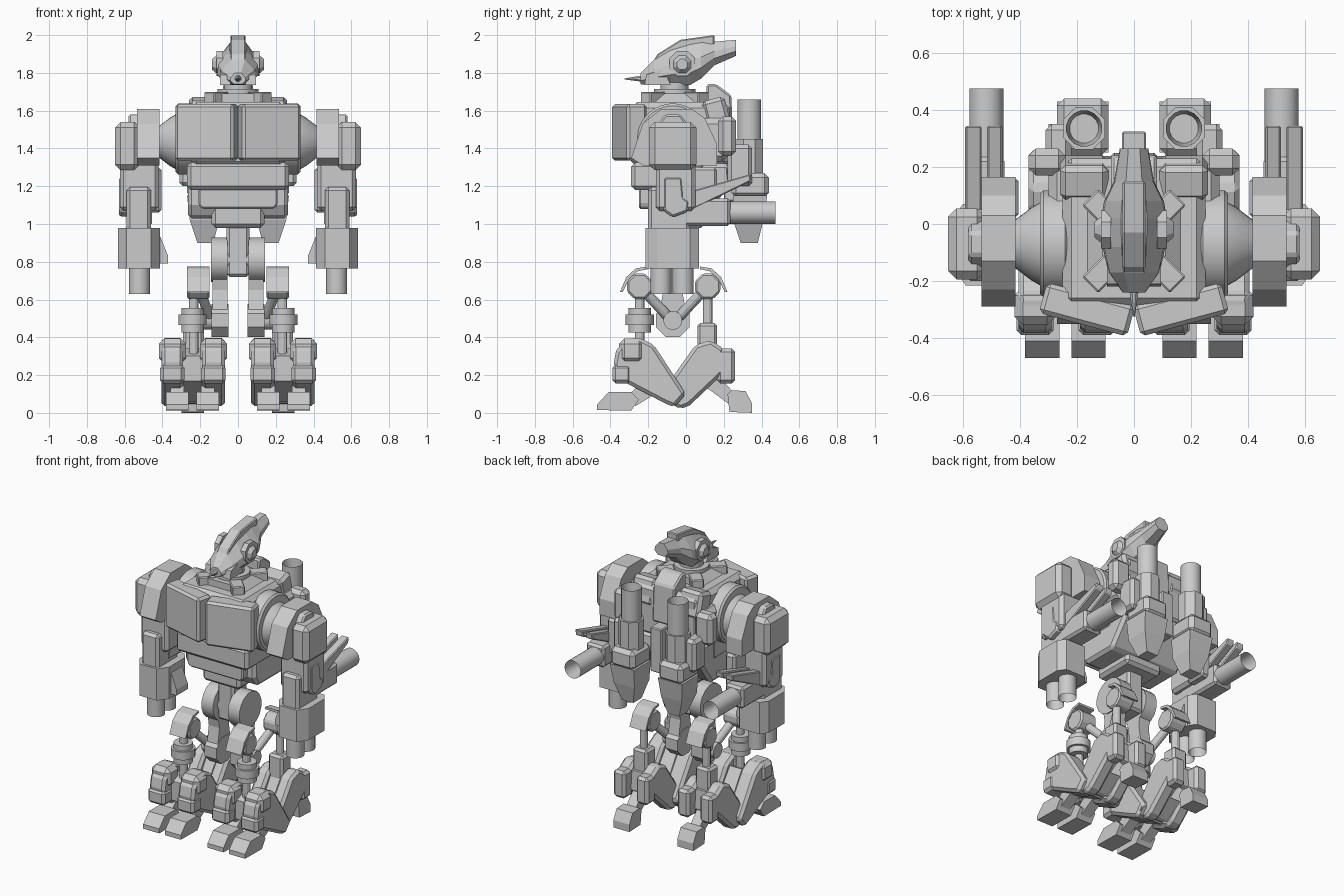
import bpy, bmesh, math
from mathutils import Vector, Matrix

if "Cube" in bpy.data.objects:
    bpy.data.objects.remove(bpy.data.objects["Cube"])


def finish(name, bm, bevel=0, mirror=True, smooth=False):
    bmesh.ops.recalc_face_normals(bm, faces=bm.faces)
    me = bpy.data.meshes.new(name)
    bm.to_mesh(me)
    bm.free()
    ob = bpy.data.objects.new(name, me)
    bpy.context.collection.objects.link(ob)
    if mirror:
        ob.modifiers.new("mirror", 'MIRROR').use_mirror_merge = False
    if bevel:
        b = ob.modifiers.new("bevel", 'BEVEL')
        b.width, b.segments, b.limit_method = bevel, 1, 'ANGLE'
    if smooth:
        bpy.context.view_layer.objects.active = ob
        ob.select_set(True)
        bpy.ops.object.shade_smooth_by_angle(angle=math.radians(40))
        ob.select_set(False)
    return ob


def loft(name, rings, **kw):
    bm = bmesh.new()
    vs = [[bm.verts.new(p) for p in ring] for ring in rings]
    n = len(vs[0])
    for a, b in zip(vs, vs[1:]):
        for i in range(n):
            bm.faces.new((a[i], a[(i + 1) % n], b[(i + 1) % n], b[i]))
    bm.faces.new(vs[0])
    bm.faces.new(vs[-1])
    return finish(name, bm, **kw)


def side(name, pts, x0, x1, **kw):      # (y, z) profile extruded along x
    return loft(name, [[(x, y, z) for y, z in pts] for x in (x0, x1)], **kw)


def front(name, pts, y0, y1, **kw):     # (x, z) profile extruded along y
    return loft(name, [[(x, y, z) for x, z in pts] for y in (y0, y1)], **kw)


def box(name, x, y, z, bevel=0.015, rot=None, **kw):
    c = Vector(((x[0] + x[1]) / 2, (y[0] + y[1]) / 2, (z[0] + z[1]) / 2))
    bm = bmesh.new()
    bmesh.ops.create_cube(bm, size=1)
    m = Matrix.Translation(c)
    if rot:
        m = m @ Matrix.Rotation(math.radians(rot[1]), 4, rot[0])
    m = m @ Matrix.Diagonal((x[1] - x[0], y[1] - y[0], z[1] - z[0], 1))
    bm.transform(m)
    return finish(name, bm, bevel=bevel, **kw)


def cyl(name, a, b, r, r2=None, n=24, bore=0, **kw):
    a, b = Vector(a), Vector(b)
    d = b - a
    bm = bmesh.new()
    bmesh.ops.create_cone(bm, cap_ends=True, segments=n, radius1=r, radius2=r if r2 is None else r2, depth=d.length)
    bm.transform(Matrix.Rotation(math.pi / n, 4, 'Z'))
    if bore:
        top = max(bm.faces, key=lambda f: f.calc_center_median().z)
        bmesh.ops.inset_region(bm, faces=[top], thickness=r * 0.2)
        bmesh.ops.translate(bm, verts=top.verts, vec=(0, 0, -bore))
    bm.transform(Matrix.Translation((a + b) / 2) @ d.to_track_quat('Z', 'Y').to_matrix().to_4x4())
    kw.setdefault("smooth", n > 12)
    return finish(name, bm, **kw)


# Head: octagonal sections (y, half width, bottom, top)
def octo(y, w, z0, z1):
    h = z1 - z0
    return [(w * a, y, z0 + h * b) for a, b in ((.5, 0), (1, .3), (.95, .6), (.4, 1), (-.4, 1), (-.95, .6), (-1, .3), (-.5, 0))]

loft("skull", [octo(*s) for s in ((-.24, .04, 1.74, 1.80), (-.17, .09, 1.735, 1.87), (-.08, .11, 1.735, 1.92),
     (.02, .115, 1.735, 1.95), (.08, .105, 1.77, 1.96), (.15, .07, 1.84, 1.965), (.265, .05, 1.89, 1.975))], mirror=False)
side("head_crest", [(-.22, 1.79), (-.15, 1.9), (-.03, 1.975), (.15, 2.0), (.15, 1.95), (0, 1.92), (-.15, 1.84)], -.04, .04, bevel=.006, mirror=False)
side("cheek_plate", [(-.22, 1.735), (-.21, 1.79), (-.12, 1.82), (-.08, 1.735)], .04, .095)
cyl("eye_housing", (.08, -.02, 1.85), (.115, -.02, 1.85), .072, n=8)
cyl("eye_lens", (.11, -.02, 1.845), (.138, -.02, 1.845), .055, .03, n=8)
cyl("snout_spike", (0, -.22, 1.77), (0, -.325, 1.768), .02, .003, n=8, mirror=False)
cyl("neck", (0, -.06, 1.6), (0, -.06, 1.75), .075, mirror=False)
cyl("neck_ring", (0, -.06, 1.69), (0, -.06, 1.715), .11, mirror=False)
for i, s in enumerate((-1, 1)):
    box(f"collar_block_{i}", (.06, .17), (-.06 + s * .115 - .04, -.06 + s * .115 + .04), (1.6, 1.70), bevel=.006, rot=('Z', 45 * s))

# Upper body
box("chest_core", (-.25, .25), (-.29, .23), (1.3, 1.645), bevel=.03, mirror=False)
front("collar", [(-.18, 1.63), (-.11, 1.69), (.11, 1.69), (.18, 1.63)], -.2, .08, mirror=False)
box("chest_side", (.22, .3), (-.24, .22), (1.33, 1.56), bevel=.03)
box("rear_side_plate", (.24, .37), (.17, .265), (1.36, 1.57), bevel=.025)
box("chest_plate", (.005, .325), (-.355, -.245), (1.335, 1.635), bevel=.015, rot=('Z', 15))
box("belly_upper", (-.27, .27), (-.29, .1), (1.18, 1.325), bevel=.02, mirror=False)
front("belly_lower", [(-.19, 1.08), (.19, 1.08), (.21, 1.1), (.21, 1.19), (-.21, 1.19), (-.21, 1.1)], -.25, .1, bevel=.01, mirror=False)
side("lower_torso", [(-.2, 1.32), (.23, 1.32), (.24, 1.22), (.1, 1.03), (-.16, 1.03), (-.2, 1.1)], -.265, .265, bevel=.02, mirror=False)
box("waist", (-.14, .14), (-.19, .1), (.98, 1.1), bevel=.02, mirror=False)
side("spine_fin", [(.11, 1.74), (.16, 1.74), (.24, 1.68), (.25, 1.42), (.1, 1.42)], -.08, .08, bevel=.01, mirror=False)
box("spine_block", (-.042, .042), (.2, .325), (1.12, 1.42), bevel=.006, mirror=False)
box("back_vent", (.09, .26), (.1, .225), (1.49, 1.665), bevel=.02, rot=('X', 15))

# Back cannons
cyl("cannon_barrel", (.175, .335, 1.4), (.175, .335, 1.66), .064, n=16, bore=.12)
cyl("cannon_sleeve", (.175, .335, 1.26), (.175, .335, 1.45), .08, n=8)
box("cannon_base", (.09, .27), (.24, .44), (1.14, 1.27), bevel=.025)
box("cannon_side_pod", (.22, .31), (.22, .35), (1.2, 1.42), bevel=.02)
loft("cannon_tail", [[(a, c, z), (b, c, z), (b, d, z), (a, d, z)] for a, b, c, d, z in
     ((.09, .27, .25, .43, 1.15), (.1, .255, .25, .41, 1.02), (.13, .215, .29, .38, .9))])

# Shoulders and upper arms
cyl("shoulder_ring", (.23, -.07, 1.45), (.33, -.07, 1.45), .188, n=32, bevel=.012)
loft("shoulder_dome", [[(x, -.07 + r * math.cos(a * math.pi / 16), 1.435 + r * math.sin(a * math.pi / 16)) for a in range(32)]
     for x, r in ((.31, .155), (.33, .145), (.36, .128), (.39, .105), (.43, .075))], smooth=True)
side("shoulder_inner", [(-.23, 1.31), (-.29, 1.35), (-.23, 1.53), (-.13, 1.61), (.03, 1.61), (.1, 1.56), (.165, 1.42), (.165, 1.31)], .415, .535)
box("shoulder_outer", (.52, .652), (-.195, .055), (1.285, 1.54), bevel=.03)
side("shoulder_cap", [(-.17, 1.5), (-.11, 1.58), (-.03, 1.58), (.03, 1.5)], .475, .58, bevel=.01)
box("upper_arm", (.42, .625), (-.16, .05), (1.07, 1.33), bevel=.02)
side("elbow_pad", [(-.12, 1.25), (-.12, 1.07), (-.07, 1.035), (.01, 1.065), (.02, 1.12), (-.01, 1.14), (-.02, 1.25)], .55, .63, bevel=.012)
for nm, x0, x1 in (("outer", .535, .592), ("inner", .462, .515)):
    side(f"elbow_blade_{nm}", [(-.07, 1.04), (0, 1.06), (.34, 1.225), (.345, 1.265), (.03, 1.175), (-.03, 1.11)], x0, x1, bevel=.006)
box("arm_cannon_mount", (.455, .59), (-.1, .235), (.99, 1.135), bevel=.015)
box("elbow_inner_pod", (.405, .48), (.02, .165), (1.06, 1.3), bevel=.015)
cyl("arm_cannon", (.518, .2, 1.06), (.518, .475, 1.06), .06, bore=.12)

# Forearms
box("forearm", (.46, .59), (-.2, .02), (.95, 1.195), bevel=.018)
loft("hand_block", [[(x, y, z) for x, y in ((.412, -.15), (.46, -.215), (.59, -.215), (.635, -.15), (.635, .02), (.6, .07), (.45, .07), (.412, .02))]
     for z in (.765, .98)])
front("hand_fin", [(.47, .97), (.41, .93), (.37, .83), (.37, .79), (.47, .79)], -.13, -.01)
for nm, y in (("front", -.132), ("rear", -.015)):
    cyl(f"hand_barrel_{nm}", (.522, y, .8), (.522, y, .63), .056, bore=.1)

# Pelvis and thighs
cyl("hip_axle", (-.09, -.07, .81), (.09, -.07, .81), .07, mirror=False)
box("pelvis_post", (-.06, .06), (-.14, .02), (.72, 1.0), mirror=False)
cyl("hip_disc", (.055, -.07, .81), (.142, -.07, .81), .12, n=16)
loft("thigh", [[(x, -.07 + y, z) for y in (-w, w) for x in ((.055, .135) if y < 0 else (.135, .055))]
     for z, w in ((.83, .08), (.65, .05), (.5, .075))])
cyl("knee_disc", (.05, -.07, .49), (.14, -.07, .49), .095, n=8)
cyl("knee_axle", (.05, -.07, .49), (.19, -.07, .49), .05, n=16)

# Front and rear struts, symmetric about y = -0.065
for nm, s in (("front", -1), ("rear", 1)):
    def Y(v, s=s):
        return -.065 + s * v
    cyl(f"{nm}_strut", (.15, Y(.03), .51), (.21, Y(.18), .67), .027, n=12)
    cyl(f"{nm}_knee_hub", (.15, Y(.18), .67), (.27, Y(.18), .67), .073, n=8, bevel=.01)
    side(f"{nm}_knee_shield", [(Y(a), z) for a, z in ((.14, .775), (.2, .765), (.25, .72), (.285, .64), (.27, .64), (.235, .71), (.19, .75), (.14, .76))],
         .15, .27)
    cyl(f"{nm}_piston_rod", (.235, Y(.18), .25), (.235, Y(.18), .65), .026, n=12)
for i, (z0, z1, r) in enumerate(((.425, .465, .06), (.465, .52, .075), (.52, .555, .06))):
    cyl(f"piston_collar_{i}", (.24, -.245, z0), (.24, -.245, z1), r)
box("rear_piston_sleeve", (.18, .29), (.06, .165), (.3, .475), bevel=.015)

# Lower legs
shell = [(-.385, .25), (-.37, .33), (-.32, .39), (-.25, .4), (-.17, .36), (0, .1), (-.06, .03), (-.11, .05), (-.34, .17)]
for nm, x0, x1 in (("outer", .29, .405), ("inner", .07, .19)):
    side(f"front_shell_{nm}", shell, x0, x1, bevel=.018)
    c = (x0 + x1) / 2
    box(f"front_pad_{nm}", (c - .065, c + .065), (-.39, -.29), (.155, .255), bevel=.018)
    box(f"front_cap_{nm}", (c - .072, c + .072), (-.355, -.22), (.26, .395), bevel=.03)
rear = [(.21, .22), (.2, .34), (.13, .385), (.05, .36), (-.12, .12), (-.1, .06), (-.03, .02), (.02, .04)]
for nm, x0, x1 in (("outer", .28, .37), ("inner", .11, .2)):
    side(f"rear_shell_{nm}", rear, x0, x1, bevel=.018)
    box(f"rear_pad_{nm}", (x0, x1), (.165, .26), (.155, .34), bevel=.018)
side("front_shell_core", [(-.3, .3), (-.2, .34), (-.02, .1), (-.08, .06), (-.3, .17)], .17, .3)
side("rear_shell_core", [(.19, .2), (.18, .33), (.07, .34), (-.08, .1), (-.02, .05)], .17, .3)
cyl("ankle_pin", (.08, -.05, .09), (.385, -.05, .09), .03, n=12)

# Toes
for nm, x in (("outer", .322), ("inner", .16)):
    side(f"front_toe_{nm}", [(-.47, .015), (-.47, .045), (-.41, .11), (-.29, .11), (-.25, .07), (-.29, .012)], x - .06, x + .06)
    side(f"front_toe_link_{nm}", [(-.3, .1), (-.27, .035), (-.13, .12), (-.2, .19)], x - .035, x + .035)
side("rear_toe", [(.22, .1), (.24, .12), (.315, .115), (.35, .05), (.35, 0), (.23, .005)], .18, .3)
side("rear_toe_link", [(.25, .11), (.25, .03), (.1, .14), (.15, .22)], .205, .275)
